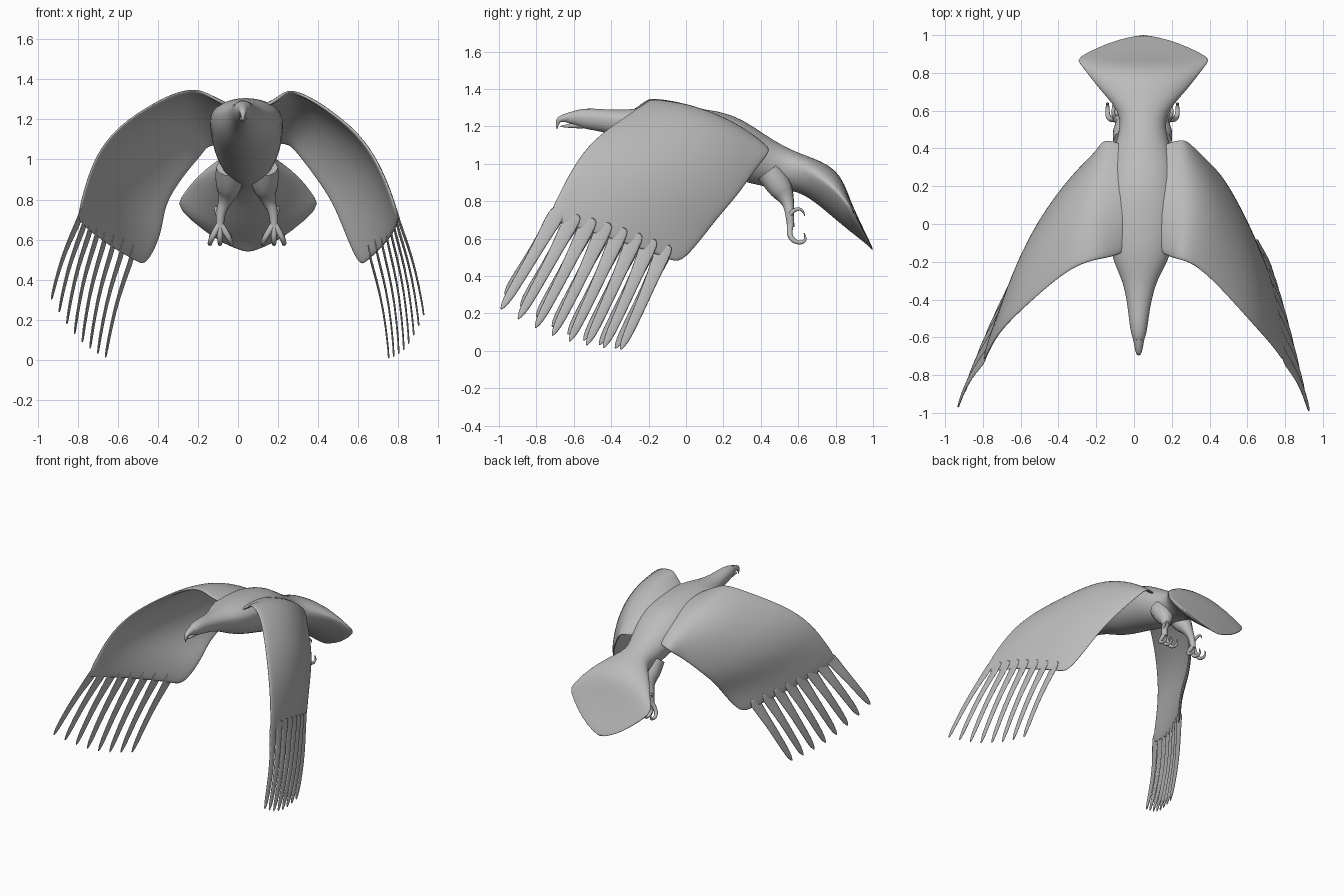
import bpy
import bmesh
from math import sin, cos, pi, radians
from mathutils import Vector

cube = bpy.data.objects.get("Cube")
if cube:
    bpy.data.objects.remove(cube, do_unlink=True)

# One plain grey for the whole bird
grey = bpy.data.materials.new("plain_grey")
grey.use_nodes = True
grey.diffuse_color = (0.5, 0.5, 0.5, 1)
for node in grey.node_tree.nodes:
    if node.type == "BSDF_PRINCIPLED":
        node.inputs["Base Color"].default_value = grey.diffuse_color
        node.inputs["Roughness"].default_value = 0.7


def add_object(name, mesh):
    mesh.materials.clear()
    mesh.materials.append(grey)
    mesh.shade_smooth()
    obj = bpy.data.objects.new(name, mesh)
    bpy.context.scene.collection.objects.link(obj)
    return obj


def grid_mesh(name, rows, closed=False):
    """Skin rows of points; closed rows become a capped loft."""
    bm = bmesh.new()
    grid = [[bm.verts.new(p) for p in row] for row in rows]
    count = len(rows[0])
    for a, b in zip(grid, grid[1:]):
        for j in range(count if closed else count - 1):
            k = (j + 1) % count
            bm.faces.new((a[j], a[k], b[k], b[j]))
    if closed:
        bm.faces.new(grid[0])
        bm.faces.new(grid[-1])
    bmesh.ops.recalc_face_normals(bm, faces=bm.faces)
    mesh = bpy.data.meshes.new(name)
    bm.to_mesh(mesh)
    bm.free()
    return mesh


def sheet(name, rows, thickness, levels):
    """Thin smooth surface with thickness on both sides."""
    obj = add_object(name, grid_mesh(name, rows))
    solid = obj.modifiers.new("thickness", "SOLIDIFY")
    solid.thickness = thickness
    solid.offset = 0
    obj.modifiers.new("smooth", "SUBSURF").levels = levels
    obj.modifiers["smooth"].render_levels = levels
    return obj


def tube(name, points):
    """Tapered tube through (x, y, z, radius) points."""
    curve = bpy.data.curves.new(name + "_path", "CURVE")
    curve.dimensions = "3D"
    curve.bevel_depth = 1
    curve.bevel_resolution = 3
    curve.use_fill_caps = True
    spline = curve.splines.new("NURBS")
    spline.points.add(len(points) - 1)
    for point, (x, y, z, r) in zip(spline.points, points):
        point.co = (x, y, z, 1)
        point.radius = r
    spline.order_u = 3
    spline.use_endpoint_u = True
    helper = bpy.data.objects.new(name + "_path", curve)
    bpy.context.scene.collection.objects.link(helper)
    graph = bpy.context.evaluated_depsgraph_get()
    mesh = bpy.data.meshes.new_from_object(helper.evaluated_get(graph))
    bpy.data.objects.remove(helper, do_unlink=True)
    mesh.name = name
    return add_object(name, mesh)


# Head, trunk and fanned tail: y, centre x, half width, top, side, bottom
SECTIONS = [
    (-.655, .025, .012, 1.25, 1.235, 1.222),
    (-.61, .025, .032, 1.283, 1.25, 1.215),
    (-.56, .025, .045, 1.293, 1.25, 1.19),
    (-.5, .025, .052, 1.297, 1.245, 1.18),
    (-.4, .027, .066, 1.288, 1.235, 1.16),
    (-.3, .03, .09, 1.29, 1.225, 1.125),
    (-.2, .035, .145, 1.305, 1.22, 1.07),
    (-.08, .04, .18, 1.31, 1.21, 1.02),
    (.1, .042, .185, 1.295, 1.19, .97),
    (.25, .045, .18, 1.265, 1.14, .92),
    (.36, .045, .165, 1.2, 1.08, .89),
    (.46, .045, .13, 1.13, 1.01, .87),
    (.56, .047, .115, 1.075, .97, .86),
    (.64, .05, .165, 1.045, .96, .83),
    (.72, .05, .24, 1.015, .92, .77),
    (.8, .05, .3, .97, .86, .7),
    (.85, .05, .34, .89, .8, .66),
    (.88, .05, .36, .8, .77, .635),
    (.94, .05, .23, .67, .655, .59),
    (.975, .05, .14, .6, .59, .56),
    (1, .05, .02, .545, .54, .535),
]


def body_ring(y, cx, half, top, side, bottom, count=28):
    lens = 1.4 if y > .7 else 1      # tail edges are pinched thin
    ring = []
    for i in range(count):
        a = 2 * pi * i / count
        rise = abs(sin(a)) ** lens
        z = side + rise * ((top if sin(a) > 0 else bottom) - side)
        ring.append((cx + half * cos(a), y, z))
    return ring


body = add_object("body_and_tail", grid_mesh(
    "body_and_tail", [body_ring(*s) for s in SECTIONS], closed=True))
body.modifiers.new("smooth", "SUBSURF").levels = 1

# Hooked beak
tube("upper_beak", [(.025, -.61, 1.25, .03), (.025, -.655, 1.245, .022),
                    (.025, -.69, 1.23, .013), (.025, -.69, 1.185, .002)])
tube("lower_beak", [(.025, -.55, 1.208, .02), (.025, -.62, 1.203, .014),
                    (.025, -.67, 1.2, .003)])

# Wings: leading and trailing edge points from root to wrist
RIGHT_LEAD = [(-.04, -.15, 1.26), (-.13, -.18, 1.31), (-.2, -.19, 1.35),
              (-.3, -.22, 1.335), (-.42, -.3, 1.28), (-.6, -.46, 1.165),
              (-.71, -.57, 1.02), (-.765, -.66, .86), (-.805, -.75, .7)]
RIGHT_TRAIL = [(-.04, .42, 1.08), (-.15, .45, 1.07), (-.17, .43, 1.04),
               (-.2, .38, 1), (-.26, .32, .93), (-.33, .24, .83),
               (-.37, .16, .74), (-.38, .07, .62), (-.46, -.03, .46)]
LEFT_LEAD = [(.13, -.15, 1.26), (.2, -.18, 1.3), (.24, -.19, 1.345),
             (.31, -.21, 1.33), (.42, -.3, 1.27), (.6, -.5, 1.135),
             (.7, -.61, .98), (.76, -.68, .84), (.805, -.75, .7)]
LEFT_TRAIL = [(.14, .42, 1.08), (.25, .45, 1.08), (.28, .44, 1.05),
              (.32, .4, 1), (.38, .34, .92), (.45, .27, .82),
              (.5, .18, .72), (.55, .08, .59), (.61, -.03, .46)]
BULGE = [.07, .07, .08, .09, .09, .08, .07, .055, .04]
FEATHER_SHAPE = [(-.15, .044), (0, .046), (.2, .036), (.5, .031),
                 (.85, .027), (.95, .016), (1, .003)]


def build_wing(side, lead, trail, first_tip, last_tip, feathers=8):
    sign = -1 if side == "right" else 1
    lead = [Vector(p) for p in lead]
    trail = [Vector(p) for p in trail]
    mids = [(a + b) / 2 for a, b in zip(lead, trail)]
    last = len(mids) - 1

    def outward(i):
        span = mids[min(i + 1, last)] - mids[max(i - 1, 0)]
        n = span.cross(trail[i] - lead[i]).normalized()
        return n if n.dot(Vector((sign, 0, .6))) > 0 else -n

    def on_wing(i, u):
        return lead[i].lerp(trail[i], u) + outward(i) * BULGE[i] * 4 * u * (1 - u)

    rows = [[on_wing(i, j / 10) for j in range(11)] for i in range(last + 1)]
    sheet(side + "_wing", rows, .02, 2)

    # Separate flight feathers fanned along the wing end
    for k in range(feathers):
        t = k / (feathers - 1)
        base = on_wing(last, .045 + .8 * t)
        tip = Vector(first_tip).lerp(Vector(last_tip), t)
        tip.z -= .05 * sin(pi * t)
        axis = tip - base
        chord = trail[last] - lead[last]
        chord = (chord - chord.project(axis)).normalized()
        normal = axis.cross(chord).normalized()
        if normal.dot(outward(last)) < 0:
            normal = -normal
        across = chord * cos(radians(15)) + normal * sin(radians(15))
        rows = []
        for f, half in FEATHER_SHAPE:
            middle = base + axis * f + normal * .02 * sin(pi * max(f, 0))
            rows.append([middle - across * half, middle + normal * .004,
                         middle + across * half])
        sheet(f"{side}_feather_{k + 1}", rows, .008, 1)


build_wing("right", RIGHT_LEAD, RIGHT_TRAIL, (-.93, -.97, .3), (-.66, -.38, .01))
build_wing("left", LEFT_LEAD, LEFT_TRAIL, (.925, -.99, .22), (.75, -.35, .005))

# Legs with curled talons
for side, sign in (("right", -1), ("left", 1)):
    hip = .045 + sign * .085
    ankle = .045 + sign * .135
    tube(side + "_leg", [(hip, .44, .96, .07), (hip, .5, .88, .075),
                         (hip + sign * .02, .545, .8, .035),
                         (ankle, .555, .73, .022), (ankle, .56, .66, .02)])
    for name, spread in (("inner", -.055), ("middle", 0), ("outer", .05)):
        end = ankle + sign * spread
        tube(f"{side}_{name}_toe", [
            (ankle, .56, .68, .018), (ankle + sign * spread * .6, .55, .63, .015),
            (end, .57, .588, .013), (end, .62, .575, .01),
            (end, .645, .6, .007), (end, .63, .63, .002)])
    tube(side + "_back_toe", [
        (ankle, .56, .67, .016), (ankle, .545, .71, .014),
        (ankle + sign * .02, .575, .755, .011),
        (ankle + sign * .02, .625, .76, .007), (ankle + sign * .02, .635, .72, .002)])
